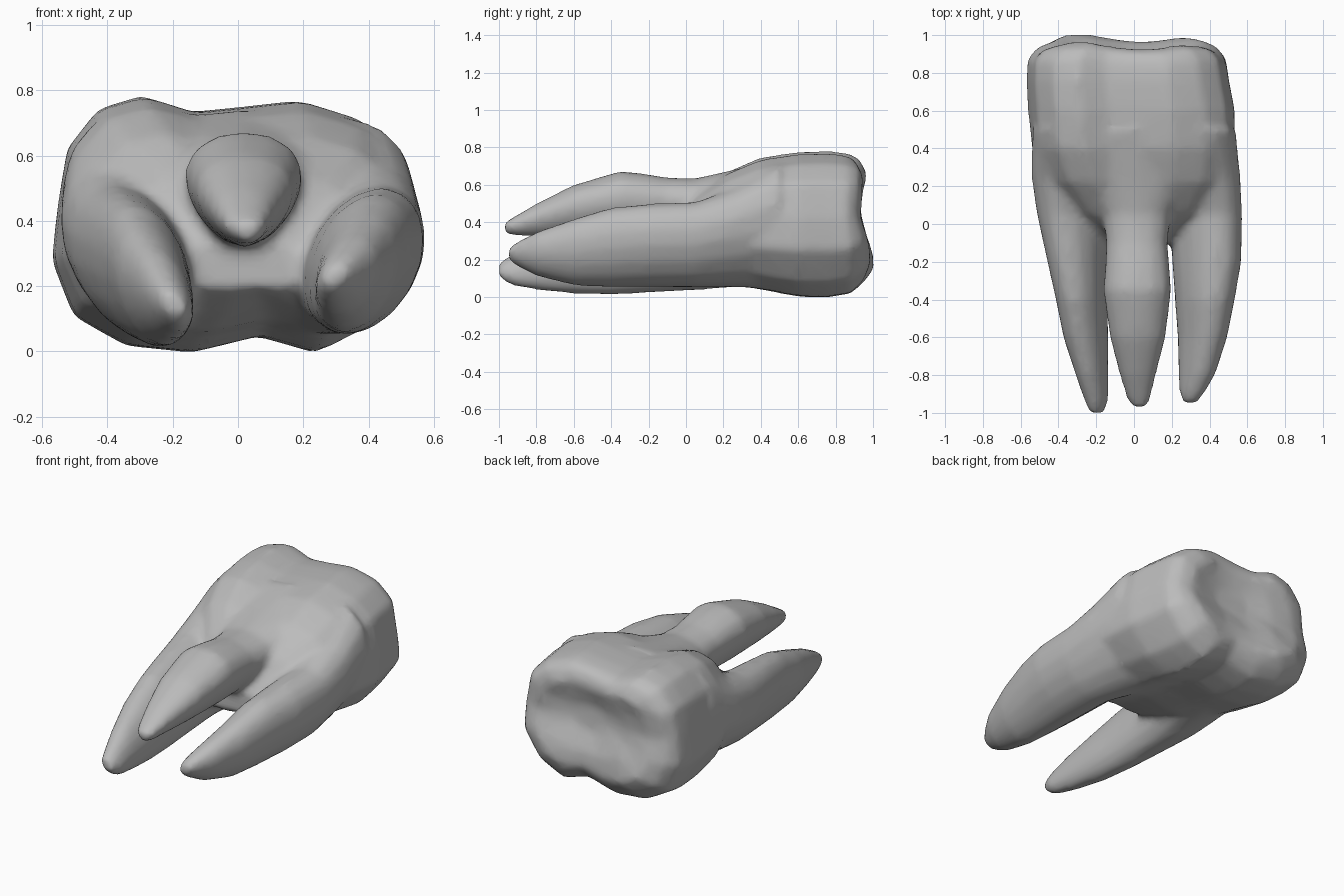
import bpy, bmesh, math

cube = bpy.data.objects.get("Cube")
if cube:
    bpy.data.objects.remove(cube, do_unlink=True)

enamel = bpy.data.materials.new("plain_grey")
enamel.use_nodes = True
GREY = (0.5, 0.5, 0.5, 1)
enamel.diffuse_color = GREY
enamel.node_tree.nodes["Principled BSDF"].inputs["Base Color"].default_value = GREY


def loft(bm, rings):
    """Skin a list of closed rings and cap both ends."""
    loops = [[bm.verts.new(p) for p in ring] for ring in rings]
    n = len(loops[0])
    for a, b in zip(loops, loops[1:]):
        for i in range(n):
            j = (i + 1) % n
            bm.faces.new((a[i], a[j], b[j], b[i]))
    for loop in (loops[0], loops[-1]):
        c = bm.verts.new([sum(v.co[k] for v in loop) / n for k in range(3)])
        for i in range(n):
            bm.faces.new((loop[i], loop[(i + 1) % n], c))


def root_ring(y, x0, x1, z0, z1, tilt, pinch, sides=16):
    """Oval slice across a root: tilt leans its top sideways, pinch narrows its underside."""
    ring = []
    for i in range(sides):
        a = math.tau * i / sides
        across = math.cos(a - tilt) * (1 + pinch * math.sin(a))
        ring.append(((x0 + x1) / 2 + (x1 - x0) / 2 * across, y,
                     (z0 + z1) / 2 + (z1 - z0) / 2 * math.sin(a)))
    return ring


# Lobed outline of the crown, seen along its length
OUTLINE = [(-.57, .28), (-.55, .45), (-.52, .62), (-.42, .74), (-.28, .78), (-.12, .73),
           (.08, .75), (.22, .765), (.4, .71), (.52, .61), (.56, .42), (.56, .25),
           (.43, .08), (.27, .0), (.09, .05), (-.12, .0), (-.33, .02), (-.5, .11)]
MID = .38


def crown_ring(y, sx, sz, cx, cz, cusp=0):
    ring = []
    for px, pz in OUTLINE:
        x, z = cx + px * sx, cz + (pz - MID) * sz
        # raised cusps at the corners, soft grooves between them
        rise = (.04 * min(1, (x - .04) ** 2 / .07) + .05 * min(1, (z - .45) ** 2 / .03)
                - .08 * (z - MID))
        ring.append((x, y + cusp * rise, z))
    return ring


# Crown, from the fork between the roots to the chewing face
CROWN = [(-.1, .35, .2, .02, .26), (.05, .62, .55, .03, .33), (.22, .86, .78, .02, .36),
         (.4, .95, .91, 0, .385), (.6, .97, 1, -.01, MID), (.76, .95, 1.01, -.03, MID),
         (.85, .93, .97, -.035, .385, .3), (.89, .84, .86, -.035, .4, .6),
         (.9, .68, .68, -.03, .4, 1), (.895, .45, .45, 0, .42, 1), (.89, .2, .2, .02, .44, 1)]

# Roots, from inside the crown to the tips, with tilt and pinch
ROOTS = {
    "right": (-.3, 0, [
        (.5, -.54, .02, .04, .73), (.25, -.545, -.08, .05, .57), (.05, -.515, -.13, .035, .51),
        (-.2, -.46, -.14, .02, .48), (-.4, -.415, -.14, .01, .45), (-.6, -.375, -.135, .015, .38),
        (-.8, -.31, -.135, .035, .3), (-.93, -.265, -.135, .06, .23),
        (-1, -.24, -.155, .1, .19)]),
    "left": (.3, 0, [
        (.5, -.02, .54, .04, .72), (.25, .1, .565, .05, .58), (.05, .19, .575, .05, .51),
        (-.2, .2, .57, .05, .5), (-.4, .215, .535, .05, .48), (-.6, .23, .495, .06, .42),
        (-.8, .235, .43, .11, .35), (-.9, .24, .37, .16, .3), (-.955, .26, .33, .2, .26)]),
    "upper": (0, .25, [
        (.5, -.36, .36, .4, .74), (.25, -.24, .27, .36, .68), (.05, -.16, .19, .33, .635),
        (-.1, -.145, .175, .32, .64), (-.22, -.15, .185, .32, .66),
        (-.35, -.16, .195, .32, .675), (-.6, -.125, .165, .32, .6),
        (-.8, -.075, .115, .32, .5), (-.92, -.04, .09, .325, .43),
        (-.975, -.01, .07, .34, .4)]),
}

bm = bmesh.new()
loft(bm, [crown_ring(*c) for c in CROWN])
for tilt, pinch, slices in ROOTS.values():
    loft(bm, [root_ring(*s, tilt, pinch) for s in slices])
bmesh.ops.recalc_face_normals(bm, faces=bm.faces)
mesh = bpy.data.meshes.new("molar_tooth")
bm.to_mesh(mesh)
bm.free()
mesh.materials.append(enamel)
tooth = bpy.data.objects.new("molar_tooth", mesh)
bpy.context.collection.objects.link(tooth)

# Fuse crown and roots into one softly blended skin, then thin it out
fuse = tooth.modifiers.new("fuse", "REMESH")
fuse.mode = "VOXEL"
fuse.voxel_size = .02
soften = tooth.modifiers.new("soften", "SMOOTH")
soften.factor = .5
soften.iterations = 12
thin = tooth.modifiers.new("thin", "DECIMATE")
thin.ratio = .3

bpy.ops.object.select_all(action="DESELECT")
tooth.select_set(True)
bpy.context.view_layer.objects.active = tooth
for name in ("fuse", "soften", "thin"):
    bpy.ops.object.modifier_apply(modifier=name)
bpy.ops.object.shade_smooth()
